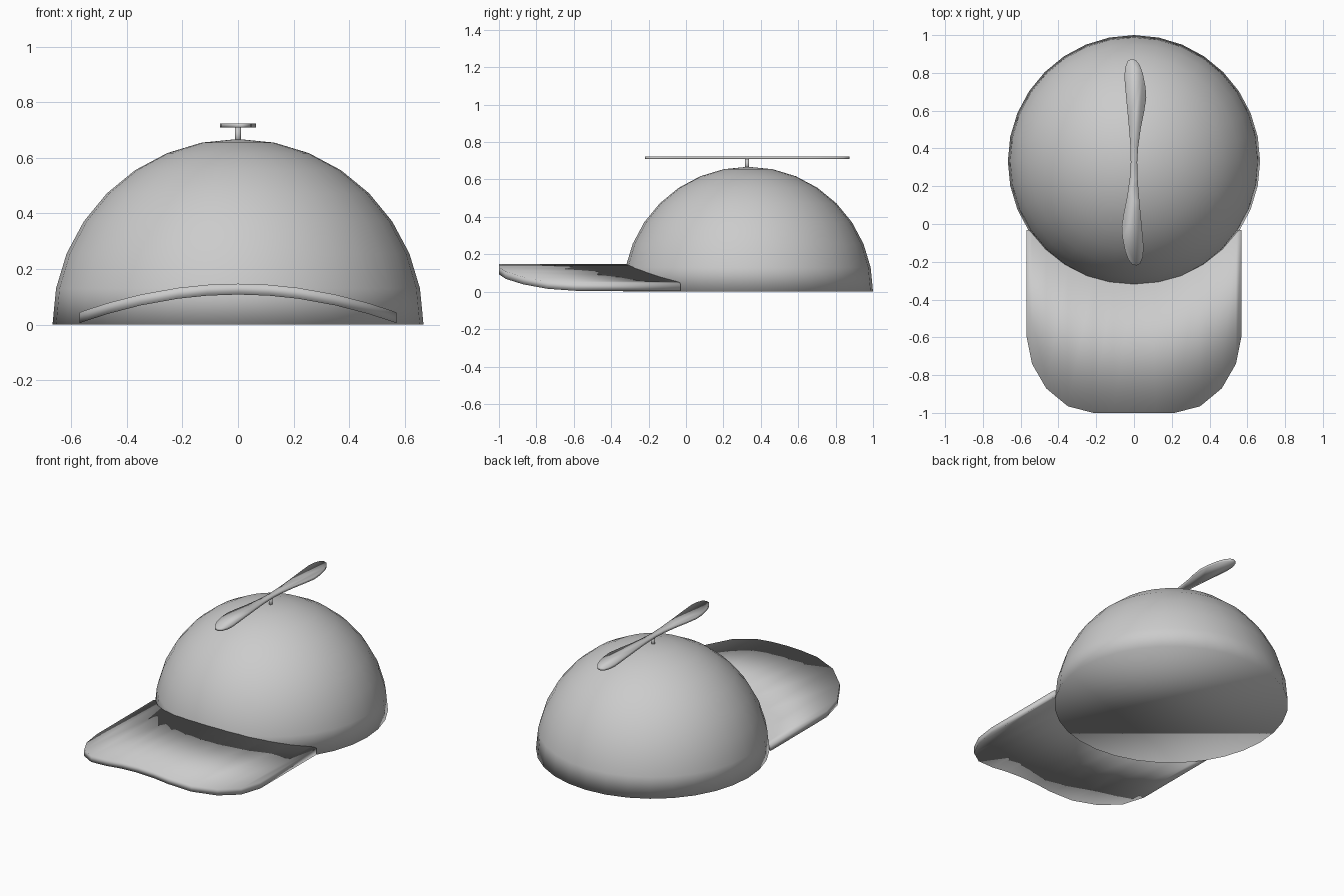
import bpy, bmesh
from math import sqrt
from mathutils import Matrix

if "Cube" in bpy.data.objects:
    bpy.data.objects.remove(bpy.data.objects["Cube"])

R, CY = 0.668, 0.332      # crown radius and centre
PY = 0.327                # propeller axis


def finish(name, bm):
    bmesh.ops.recalc_face_normals(bm, faces=bm.faces)
    me = bpy.data.meshes.new(name)
    bm.to_mesh(me)
    bm.free()
    me.shade_smooth()
    ob = bpy.data.objects.new(name, me)
    bpy.context.collection.objects.link(ob)
    return ob


# Cap crown: half sphere closed by one flat face underneath
bm = bmesh.new()
bmesh.ops.create_uvsphere(bm, u_segments=32, v_segments=16, radius=R,
                          matrix=Matrix.Translation((0, CY, 0)))
bmesh.ops.delete(bm, geom=[v for v in bm.verts if v.co.z < -0.01], context='VERTS')
bmesh.ops.holes_fill(bm, edges=[e for e in bm.edges if e.is_boundary], sides=0)
finish("crown", bm)

# Visor: arched slab, front outline in plan, back edge buried in the crown
half = [(0.11, -1.0), (0.215, -1.0), (0.35, -0.965), (0.465, -0.87),
        (0.54, -0.74), (0.57, -0.59)]
outline = [(-x, y) for x, y in reversed(half)] + [(0, -1.0)] + half
bm = bmesh.new()
cols = []
for x, y in outline:
    top = 0.147 - 0.103 * (x / 0.57) ** 2
    ring = []
    for z in (top, top - 0.039):
        back = min(CY - sqrt((R - 0.012) ** 2 - x * x - z * z), -0.03)
        ring.append([bm.verts.new((x, yy, z)) for yy in (y, back)])
    (ft, bt), (fb, bb) = ring
    cols.append((ft, bt, bb, fb))
for a, b in zip(cols, cols[1:]):
    for i in range(4):
        j = (i + 1) % 4
        bm.faces.new((a[i], a[j], b[j], b[i]))
bm.faces.new(cols[0])
bm.faces.new(cols[-1])
finish("visor", bm)

# Propeller: one blade outline turned half way round for the other blade
blade = [(0.017, 0.0), (0.022, 0.08), (0.036, 0.18), (0.054, 0.27), (0.065, 0.34),
         (0.061, 0.40), (0.047, 0.47), (0.03, 0.515), (0.01, 0.54), (-0.012, 0.547),
         (-0.033, 0.537), (-0.047, 0.50), (-0.051, 0.45), (-0.045, 0.38),
         (-0.03, 0.22), (-0.02, 0.10)]
bm = bmesh.new()
pts = blade + [(-x, -y) for x, y in blade]
face = bm.faces.new([bm.verts.new((x, PY + y, 0.709)) for x, y in pts])
ext = bmesh.ops.extrude_face_region(bm, geom=[face], use_keep_orig=True)
bmesh.ops.translate(bm, vec=(0, 0, 0.015),
                    verts=[v for v in ext['geom'] if isinstance(v, bmesh.types.BMVert)])
finish("propeller", bm)

# Spindle joining crown and propeller
bm = bmesh.new()
bmesh.ops.create_cone(bm, cap_ends=True, segments=16, radius1=0.011, radius2=0.011,
                      depth=0.06, matrix=Matrix.Translation((0, PY, 0.682)))
finish("spindle", bm)
